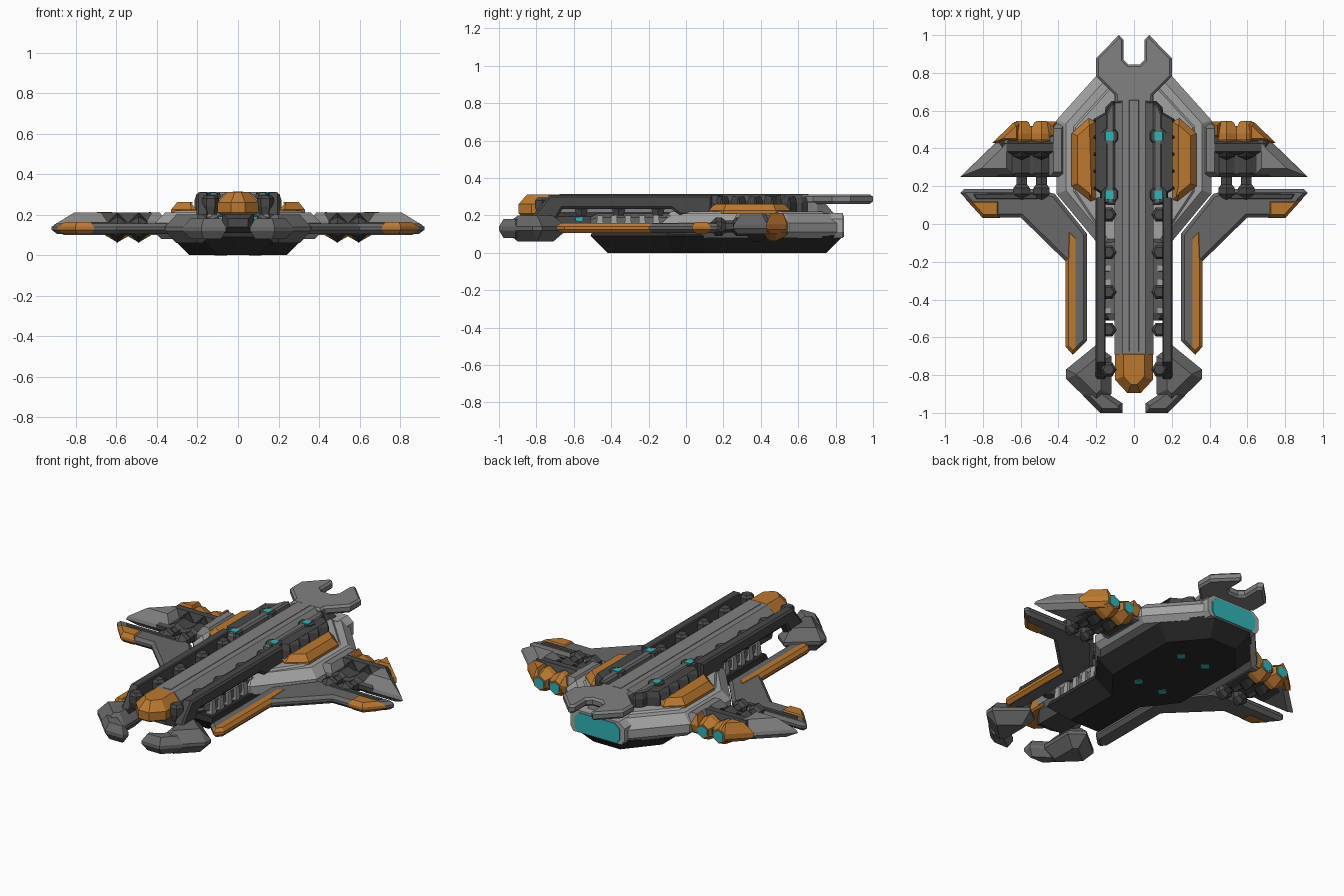
import bpy, bmesh, math
from mathutils import Vector

if "Cube" in bpy.data.objects:
    bpy.data.objects.remove(bpy.data.objects["Cube"])


def mat(name, c):
    m = bpy.data.materials.new(name)
    m.diffuse_color = (*c, 1)
    m.use_nodes = True
    m.node_tree.nodes["Principled BSDF"].inputs["Base Color"].default_value = m.diffuse_color
    return m


ORANGE = mat("orange", (.5, .19, .03))
TEAL = mat("teal", (.03, .45, .47))
DARK = mat("dark", (.065, .065, .065))
MID = mat("mid", (.14, .14, .14))
GREY = mat("grey", (.22, .22, .22))
BLACK = mat("black", (.025, .025, .025))
LIGHT = mat("light", (.36, .36, .36))


def inset(pts, d):
    """Mitred inward offset of a counter-clockwise outline."""
    out = []
    for i, p in enumerate(pts):
        a = (p - pts[i - 1]).normalized()
        b = (pts[(i + 1) % len(pts)] - p).normalized()
        na, nb = Vector((-a.y, a.x)), Vector((-b.y, b.x))
        out.append(p + (na + nb) * d / max(.25, 1 + na.dot(nb)))
    return out


def loft(name, outline, levels, m=None, axis='z', mirror=False):
    """Stack an outline at (height, inset) levels along an axis."""
    pts = [Vector(p) for p in outline]
    area = sum(pts[i - 1].x * p.y - p.x * pts[i - 1].y for i, p in enumerate(pts))
    if area < 0:
        pts.reverse()
    put = {'z': lambda p, h: (p.x, p.y, h), 'x': lambda p, h: (h, p.x, p.y),
           'y': lambda p, h: (p.x, h, p.y)}[axis]
    bm = bmesh.new()
    rings = [[bm.verts.new(put(p, h)) for p in inset(pts, d)] for h, d in levels]
    bm.faces.new(rings[0][::-1])
    bm.faces.new(rings[-1])
    n = len(pts)
    for r, s in zip(rings, rings[1:]):
        for i in range(n):
            j = (i + 1) % n
            bm.faces.new((r[i], r[j], s[j], s[i]))
    bmesh.ops.recalc_face_normals(bm, faces=bm.faces)
    me = bpy.data.meshes.new(name)
    bm.to_mesh(me)
    bm.free()
    ob = bpy.data.objects.new(name, me)
    bpy.context.collection.objects.link(ob)
    if m:
        me.materials.append(m)
    if mirror:
        ob.modifiers.new("mirror", 'MIRROR').use_mirror_merge = False
    return ob


def sym(half):
    return half + [(-x, y) for x, y in reversed(half)]


def rect(x0, x1, y0, y1):
    return [(x0, y0), (x1, y0), (x1, y1), (x0, y1)]


def ngon(cx, cy, r, n, turn=0):
    return [(cx + r * math.cos(turn + math.tau * i / n),
             cy + r * math.sin(turn + math.tau * i / n)) for i in range(n)]


# Keel and main diamond hull
loft("keel", sym([(.19, -.51), (.19, -.1), (.33, .08), (.33, .6), (.13, .84)]),
     [(0, .09), (.09, 0), (.12, .01)], BLACK)
loft("main_hull", sym([(.17, -.13), (.41, .16), (.41, .55), (.15, .84)]),
     [(.08, .03), (.11, 0), (.16, 0), (.21, .05)], LIGHT)
loft("hull_deck", sym([(.15, -.1), (.33, .17), (.33, .52), (.12, .75)]),
     [(.2, 0), (.22, .02)], LIGHT)
loft("rear_engine_frame", sym([(.16, .08), (.18, .11), (.18, .18), (.14, .212)]),
     [(.74, 0), (.84, 0)], LIGHT, 'y')
loft("rear_engine_glow", sym([(.13, .085), (.15, .11), (.15, .17), (.12, .2)]),
     [(.8, 0), (.845, 0)], TEAL, 'y')
for y in (.14, .5):
    loft("keel_light", ngon(.085, y, .03, 4), [(-.001, 0), (.01, 0)], TEAL, mirror=True)

# Neck below the spine, with side ribs
loft("neck", sym([(.08, .11), (.15, .14), (.15, .19), (.1, .21)]),
     [(-.51, .02), (-.47, 0), (0, 0)], MID, 'y')
loft("neck_front", rect(-.08, .08, .11, .21), [(-.76, .03), (-.7, 0), (-.45, 0)], DARK, 'y')
for i in range(6):
    y = -.48 + i * .075
    loft("neck_rib", rect(.12, .165, y, y + .04), [(.11, .005), (.13, 0), (.2, .005)],
         LIGHT, mirror=True)
loft("neck_lamp", rect(.06, .1, .165, .195), [(-.59, .005), (-.55, 0)], TEAL, 'y', True)

# Spine with orange nose and forked tail
loft("spine", sym([(.08, .195), (.102, .215), (.102, .27), (.06, .311)]),
     [(-.69, 0), (.7, 0)], GREY, 'y')
loft("nose", sym([(.035, -.895), (.1, -.825), (.1, -.645)]),
     [(.2, .01), (.21, 0), (.26, 0), (.312, .045)], ORANGE)
loft("spine_ridge", rect(-.03, .03, -.68, .66), [(.3, 0), (.314, .005)], GREY)
loft("tail_fork", sym([(.1, .64), (.1, .68), (.2, .78), (.2, .88), (.08, 1), (.055, .975),
                       (.055, .87), (.03, .845)]),
     [(.262, .012), (.275, 0), (.3, 0), (.312, .012)], GREY)
loft("tail_bracket", [(.6, .2), (.8, .2), (.74, .27), (.6, .27)], [(-.1, 0), (.1, 0)], MID, 'x')

# Side rails beside the spine, joined by cross clamps
loft("rail", [(-.82, .17), (-.82, .2), (-.73, .31), (.14, .31), (.14, .2), (-.03, .2),
              (-.08, .235), (-.66, .235), (-.7, .17)],
     [(.15, .005), (.155, 0), (.195, 0), (.205, .012)], DARK, 'x', True)
for y in (-.77, -.56, -.36, -.15, .05):
    loft("rail_clamp", ngon(.135, y, .042, 6), [(.2, .01), (.24, 0), (.28, 0), (.295, .012)],
         DARK, mirror=True)

# Serrated dorsal armour, orange pads and lamps
saw = [(.1, .13), (.155, .13)]
for i in range(5):
    y = .15 + i * .09
    saw += [(.155, y), (.215, y + .035), (.215, y + .045), (.155, y + .08)]
saw += [(.15, .62), (.12, .65), (.1, .65)]
loft("dorsal_armour", saw, [(.2, 0), (.27, 0), (.302, .01)], DARK, mirror=True)
loft("dorsal_cap", [(.1, .1), (.14, .1), (.15, .15), (.15, .58), (.13, .63), (.1, .63)],
     [(.27, 0), (.298, 0), (.309, .01)], MID, mirror=True)
loft("orange_pad", [(.205, .13), (.23, .12), (.33, .2), (.33, .48), (.24, .56), (.205, .54)],
     [(.2, 0), (.225, 0), (.262, .03)], ORANGE, mirror=True)
for y in (.155, .465):
    loft("lamp_mount", ngon(.13, y, .055, 8, math.pi / 8), [(.26, 0), (.308, .01)],
         DARK, mirror=True)
    loft("lamp", rect(.105, .155, y - .025, y + .025), [(.28, 0), (.312, .003)],
         TEAL, mirror=True)

# Front claws: chamfered body and hooked tip
loft("claw", [(.2, -.64), (.36, -.77), (.36, -.82), (.2, -.975), (.12, -.9), (.12, -.7)],
     [(.06, .055), (.12, 0), (.14, 0), (.2, .055)], MID, mirror=True)
loft("claw_tip", [(.06, -.95), (.06, -1), (.18, -1), (.27, -.91), (.2, -.85), (.12, -.91)],
     [(.08, .024), (.12, 0), (.14, 0), (.18, .024)], MID, mirror=True)

# Rear wings: low bay for the barrels, cross bar, raised tip, orange panels
loft("wing_bay", [(.38, .52), (.63, .52), (.72, .42), (.72, .25), (.38, .25)],
     [(.1, .03), (.125, 0), (.15, .0), (.165, .015)], DARK, mirror=True)
loft("wing_root", rect(.36, .45, .25, .53), [(.1, .01), (.13, 0), (.17, 0), (.21, .025)],
     GREY, mirror=True)
loft("wing_tip", [(.63, .53), (.92, .25), (.63, .25)],
     [(.1, .025), (.13, 0), (.15, .005), (.21, .045)], GREY, mirror=True)
loft("wing_cross_bar", rect(.4, .72, .36, .45), [(.11, .01), (.15, 0), (.21, .025)],
     DARK, mirror=True)
loft("wing_orange_root", rect(.41, .46, .45, .542), [(.11, .01), (.16, 0), (.212, .02)],
     ORANGE, mirror=True)
loft("wing_orange_panel", [(.6, .43), (.6, .54), (.635, .54), (.75, .43)],
     [(.1, .02), (.125, 0), (.155, 0), (.213, .022)], ORANGE, mirror=True)

# Swept front arms: blade tip, diagonal strut and long prong
loft("arm", [(.25, -.62), (.32, -.69), (.36, -.65), (.36, -.2), (.6, .035), (.8, .035),
             (.92, .165), (.9, .185), (.52, .185), (.42, .16), (.25, -.05)],
     [(.105, .02), (.125, 0), (.14, 0), (.157, .018)], MID, mirror=True)
loft("blade_rear", [(.5, .12), (.84, .12), (.87, .17), (.5, .175)],
     [(.14, 0), (.163, .015)], DARK, mirror=True)
loft("prong_orange", [(.295, -.665), (.325, -.692), (.362, -.65), (.362, -.195), (.355, -.01),
                      (.295, -.07)],
     [(.106, .016), (.124, 0), (.141, 0), (.16, .016)], ORANGE, mirror=True)
loft("blade_orange", [(.71, .033), (.802, .033), (.89, .13), (.71, .13)],
     [(.104, .018), (.124, 0), (.141, 0), (.165, .016)], ORANGE, mirror=True)

# Twin engine barrels through each wing
for x in (.49, .595):
    loft("barrel", ngon(x, .14, .05, 6, math.pi / 6), [(.13, .025), (.16, 0), (.19, 0), (.21, .015),
         (.25, .015), (.27, 0), (.44, 0)], DARK, 'y', True)
    loft("engine_collar", ngon(x, .135, .075, 4), [(.33, .02), (.36, 0), (.4, 0), (.43, .015)],
         BLACK, 'y', True)
    loft("engine_cowl", ngon(x, .135, .072, 6, math.pi / 6),
         [(.41, .025), (.45, 0), (.48, 0), (.54, .025)], ORANGE, 'y', True)
    loft("engine_glow", ngon(x, .135, .038, 6, math.pi / 6), [(.5, 0), (.545, .003)],
         TEAL, 'y', True)
